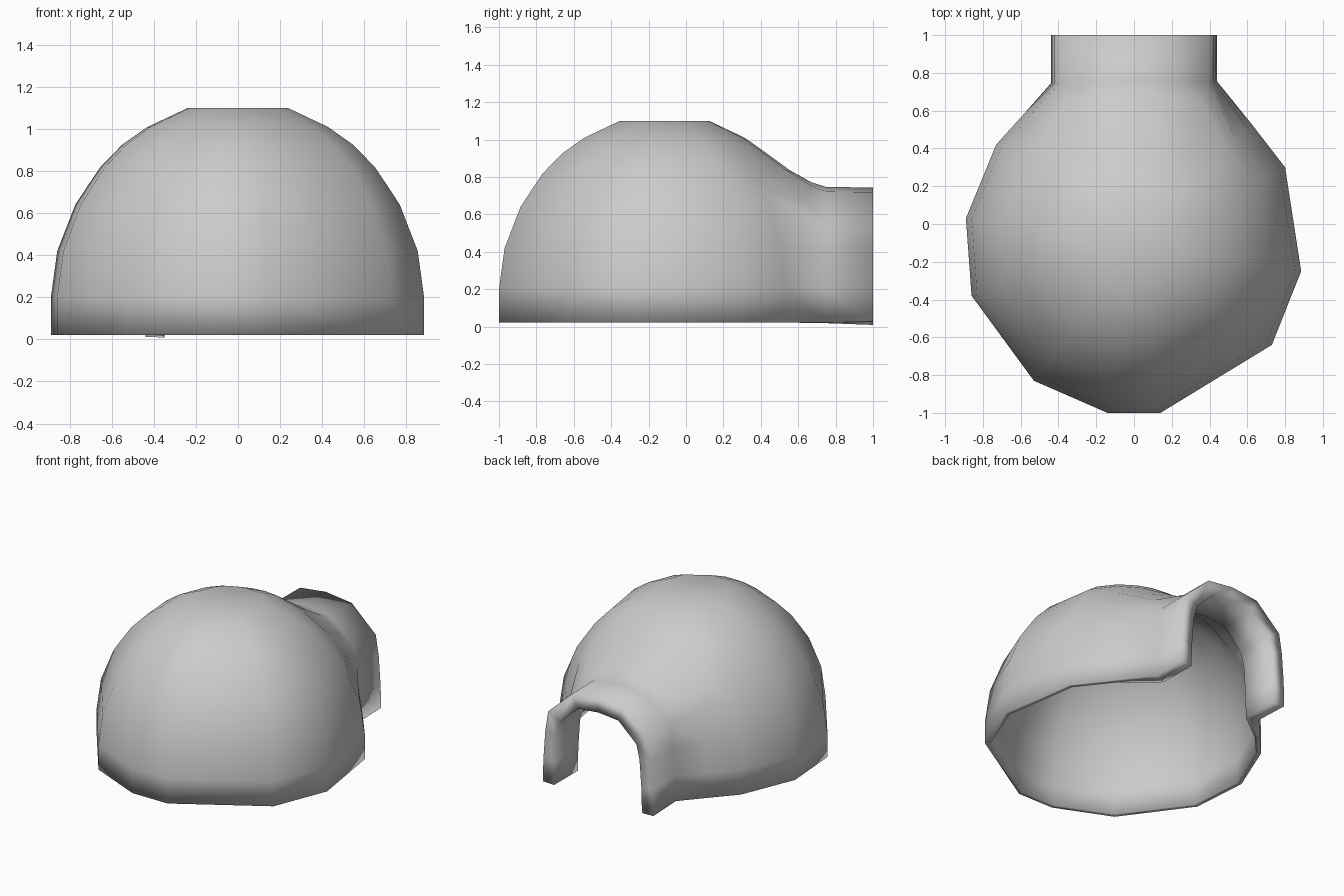
import bpy, bmesh
from mathutils import Vector

if "Cube" in bpy.data.objects:
    bpy.data.objects.remove(bpy.data.objects["Cube"])

CX, CY, R = 0.0, -0.115, 0.885

# plan outline of the dome, from right tunnel leg round the front to left leg
plan = [(.44, .755), (.622, .53), (.80, .30), (.885, -.25), (.73, -.64), (.14, -1), (-.14, -1),
        (-.53, -.83), (-.86, -.38), (-.89, .03), (-.73, .42), (-.585, .58), (-.44, .745)]
# dome profile: (scale, height)
prof = [(1, .022), (1, .20), (.966, .42), (.87, .64), (.80, .735), (.735, .82),
        (.62, .925), (.485, 1.01), (.27, 1.10)]

bm = bmesh.new()


def ring_pt(x, y, k):
    return (CX + x * prof[k][0], CY + y * prof[k][0], prof[k][1])


def leg_column(px, py):
    """Column that follows the tunnel leg, then joins the dome."""
    s = 1 if px > 0 else -1
    pts = [(px, py, .022), (s * .435, py, .20), (s * .42, py, .40), (s * .397, py, .545),
           (s * .36, .64, .675)]
    d = Vector((px, py - CY)).normalized() * R
    return pts + [ring_pt(d.x, d.y, k) for k in range(5, 9)]


def roof_column(x, z, z2):
    """Column from the tunnel arch up the back of the dome."""
    d = Vector((x, .865)).normalized() * R
    pts = [None] * 3 + [(x, .75, z), (x * .95, .67, z2), (x * .85, .55 - abs(x) * .1, .84)]
    return pts + [ring_pt(d.x, d.y, k) for k in range(6, 9)]


cols = []
for i, (x, y) in enumerate(plan):
    if i in (0, len(plan) - 1):
        cols.append(leg_column(x, y))
    else:
        cols.append([ring_pt(x - CX, y - CY, k) for k in range(9)])
cols += [roof_column(-.205, .722, .752), roof_column(0, .747, .772), roof_column(.205, .722, .752)]
V = [[bm.verts.new(p) if p else None for p in c] for c in cols]

# dome skin
n = len(V)
for i in range(n):
    a, b = V[i], V[(i + 1) % n]
    for k in range(8):
        q = (a[k], b[k], b[k + 1], a[k + 1])
        if all(q):
            bm.faces.new(q)
cap = bm.faces.new([c[8] for c in V])

# tunnel extruded to the mouth
last = len(plan) - 1
arch = V[last][:4] + [c[3] for c in V[last + 1:]] + V[0][:4][::-1]
mouth = [bm.verts.new((v.co.x, 1.0, v.co.z - .003)) for v in arch]
mouth[0].co.z = .012
mouth[-1].co.z = .027
for i in range(len(arch) - 1):
    bm.faces.new((arch[i], arch[i + 1], mouth[i + 1], mouth[i]))
bmesh.ops.recalc_face_normals(bm, faces=bm.faces)
cap.normal_update()
if cap.normal.z < 0:
    bmesh.ops.reverse_faces(bm, faces=bm.faces)

bm.verts.index_update()
leg_ids = [v.index for v in arch + mouth if v.co.z < .5]
roof_ids = [v.index for v in arch + mouth if v.co.z >= .5]
me = bpy.data.meshes.new("dome_shelter")
bm.to_mesh(me)
bm.free()
for p in me.polygons:
    p.use_smooth = True
ob = bpy.data.objects.new("dome_shelter", me)
bpy.context.collection.objects.link(ob)

# wall thickness: thin dome, thicker tunnel
g = ob.vertex_groups.new(name="tunnel")
g.add(leg_ids, .8, 'REPLACE')
g.add(roof_ids, 1.0, 'REPLACE')
sol = ob.modifiers.new("wall", 'SOLIDIFY')
sol.thickness = .105
sol.offset = -1
sol.vertex_group = "tunnel"
sol.thickness_vertex_group = .32
